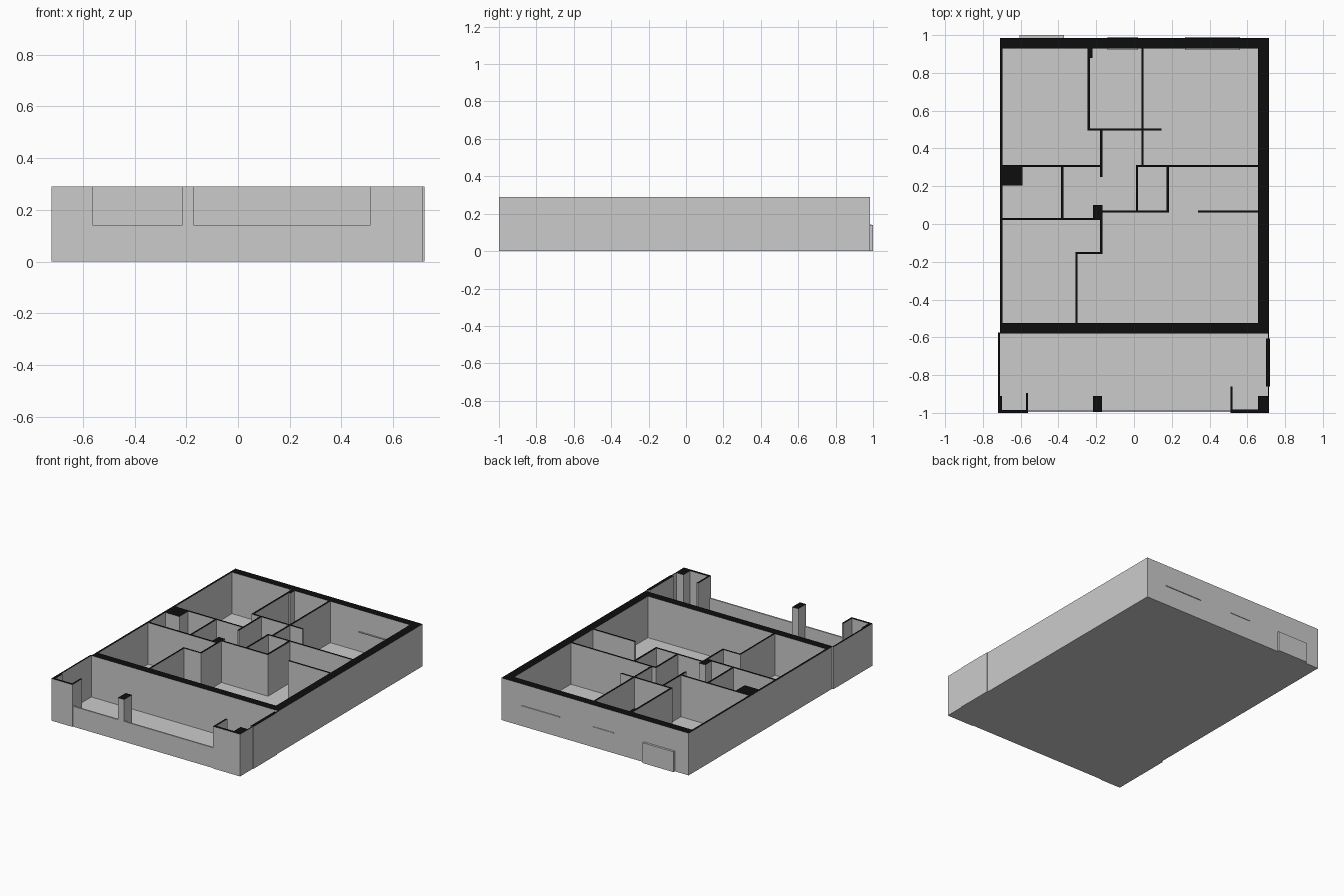
import bpy, bmesh

H = 0.29       # wall height
LOW = 0.14     # parapet, sill and back door height

cap = bpy.data.materials.new("wall_cap_black")
cap.diffuse_color = (0.004, 0.004, 0.004, 1)
plain = bpy.data.materials.new("plain_grey")
plain.diffuse_color = (0.8, 0.8, 0.8, 1)


def build(name, rects, z0=0.0, z1=H, capped=True):
    """One object made of boxes; rects are (x0, x1, y0, y1). Tops may be black."""
    bm = bmesh.new()
    for x0, x1, y0, y1 in rects:
        base = [bm.verts.new((x, y, z0)) for x, y in
                ((x0, y0), (x1, y0), (x1, y1), (x0, y1))]
        top = [bm.verts.new((v.co.x, v.co.y, z1)) for v in base]
        bm.faces.new(base[::-1])
        bm.faces.new(top).material_index = 1 if capped else 0
        for i in range(4):
            j = (i + 1) % 4
            bm.faces.new((base[i], base[j], top[j], top[i]))
    me = bpy.data.meshes.new(name)
    bm.to_mesh(me)
    bm.free()
    if capped:
        me.materials.append(plain)
        me.materials.append(cap)
    ob = bpy.data.objects.new(name, me)
    bpy.context.collection.objects.link(ob)
    return ob


# Floor slabs
build("house_floor", [(-0.71, 0.715, -0.58, 0.985)], 0, 0.005, False)
build("balcony_floor", [(-0.72, 0.715, -0.995, -0.58)], 0, 0.005, False)

# Main outer walls
build("back_wall", [(-0.71, 0.715, 0.93, 0.985)])
build("right_wall", [(0.657, 0.715, -0.58, 0.93)])
build("left_wall", [(-0.71, -0.697, -0.58, 0.93)])
build("front_wall", [(-0.71, 0.715, -0.58, -0.525)])

# Balcony side walls, corner returns, pillars and low parapet
build("balcony_side_walls", [(-0.72, -0.71, -1.0, -0.575),
                             (0.698, 0.72, -0.86, -0.605),
                             (0.71, 0.716, -0.99, -0.58)])
build("balcony_left_corner", [(-0.72, -0.56, -1.0, -0.985),
                              (-0.572, -0.56, -0.985, -0.895)])
build("balcony_right_corner", [(0.51, 0.716, -1.0, -0.983),
                               (0.51, 0.522, -0.983, -0.86)])
build("balcony_pillars", [(-0.712, -0.70, -0.985, -0.91),
                          (-0.217, -0.17, -0.995, -0.91),
                          (0.657, 0.712, -0.983, -0.91)])
build("balcony_parapet", [(-0.56, 0.51, -0.995, -0.985)], 0, LOW, False)

# Interior walls running front to back
build("partitions_lengthwise", [
    (-0.245, -0.232, 0.495, 0.93),
    (0.039, 0.051, 0.305, 0.93),
    (-0.18, -0.168, 0.25, 0.50),
    (0.01, 0.022, 0.065, 0.31),
    (0.173, 0.186, 0.06, 0.31),
    (-0.386, -0.374, 0.025, 0.31),
    (-0.18, -0.168, -0.16, 0.10),
    (-0.309, -0.298, -0.53, -0.15)])

# Interior walls running side to side
build("partitions_crosswise", [
    (-0.245, 0.145, 0.494, 0.506),
    (-0.70, -0.168, 0.301, 0.313),
    (0.01, 0.66, 0.301, 0.313),
    (-0.18, 0.186, 0.06, 0.072),
    (0.34, 0.66, 0.06, 0.072),
    (-0.70, -0.168, 0.02, 0.033),
    (-0.309, -0.168, -0.16, -0.149)])

# Solid shafts and small pillars
build("service_shaft", [(-0.70, -0.59, 0.205, 0.305)])
build("inner_pillars", [(-0.217, -0.17, 0.025, 0.10),
                        (-0.24, -0.22, 0.88, 0.93)])

# Back door panel and thin window sills through the back wall
build("back_door", [(-0.605, -0.37, 0.95, 1.0)], 0, LOW, False)
build("window_sills", [(-0.14, 0.02, 0.922, 0.989),
                       (0.27, 0.56, 0.922, 0.991)], 0.137, 0.142, False)
